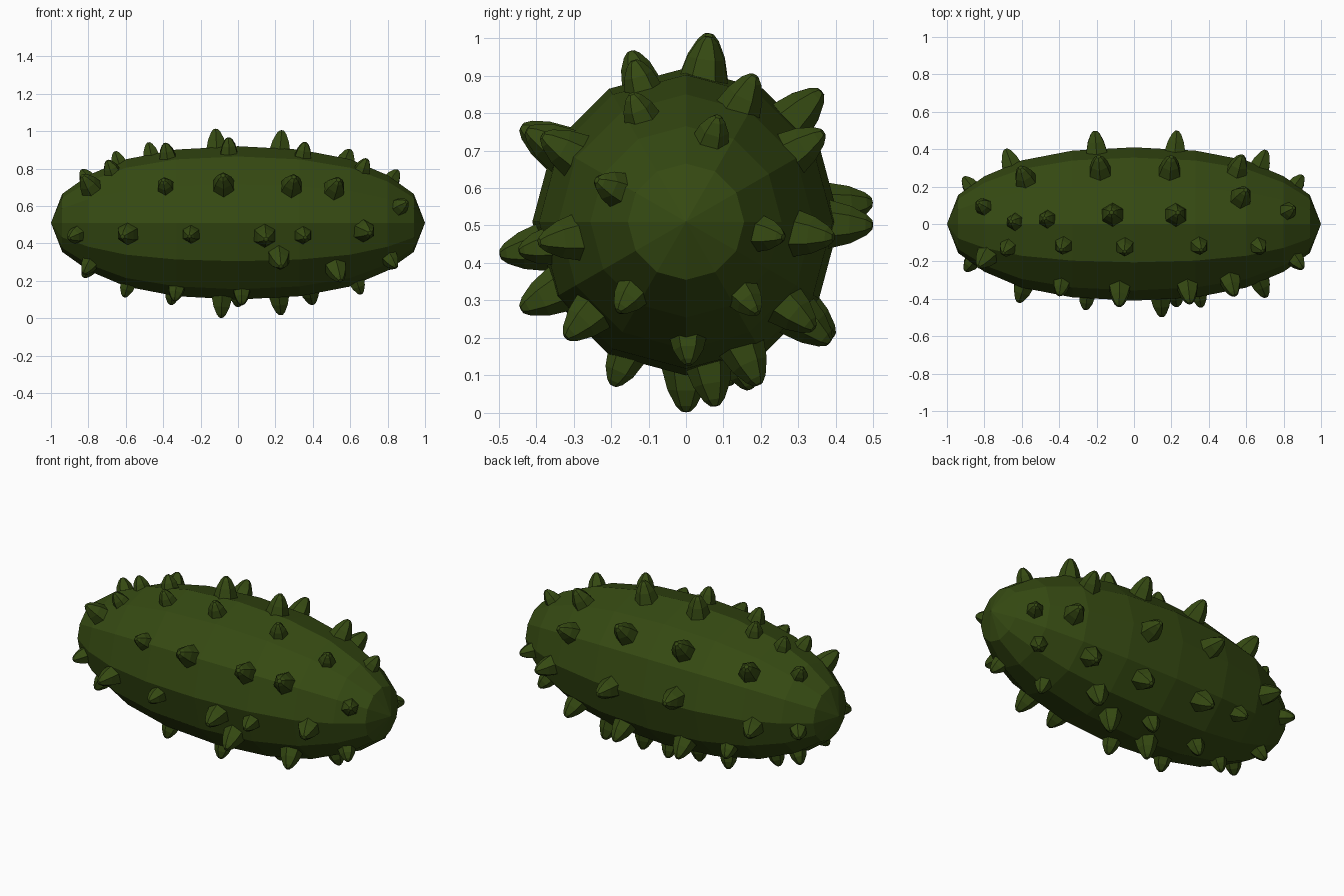
import bpy, bmesh, math
from mathutils import Vector

if "Cube" in bpy.data.objects:
    bpy.data.objects.remove(bpy.data.objects["Cube"])

CZ, RAD, SIDES = 0.51, 0.41, 12

skin = bpy.data.materials.new("dark_green")
skin.diffuse_color = (0.036, 0.068, 0.006, 1)
skin.use_nodes = True
skin.node_tree.nodes["Principled BSDF"].inputs["Base Color"].default_value = skin.diffuse_color


def lathe(bm, rings, sides, origin, axis, side_dir):
    """Closed solid of rings (distance along axis, radius); radius 0 makes a point."""
    other = axis.cross(side_dir)
    loops = []
    for d, r in rings:
        c = origin + axis * d
        if r == 0:
            loops.append([bm.verts.new(c)] * sides)
        else:
            loops.append([bm.verts.new(c + side_dir * r * math.cos(a) + other * r * math.sin(a))
                          for a in (2 * math.pi * i / sides for i in range(sides))])
    for low, high in zip(loops, loops[1:]):
        for i in range(sides):
            j = (i + 1) % sides
            bm.faces.new(list(dict.fromkeys((low[i], low[j], high[j], high[i]))))


def finish(name, bm):
    bmesh.ops.recalc_face_normals(bm, faces=bm.faces)
    mesh = bpy.data.meshes.new(name)
    bm.to_mesh(mesh)
    bm.free()
    mesh.materials.append(skin)
    bpy.context.collection.objects.link(bpy.data.objects.new(name, mesh))


# Faceted body along x
half = [(0.94, 0.155), (0.80, 0.255), (0.60, 0.34), (0.33, 0.392)]
profile = ([(-1, 0)] + [(-x, r) for x, r in half] + [(0, RAD)]
           + [(x, r) for x, r in reversed(half)] + [(1, 0)])
bm = bmesh.new()
lathe(bm, profile, SIDES, Vector((0, 0, CZ)), Vector((1, 0, 0)), Vector((0, 0, 1)))
finish("body", bm)


# Blunt six-sided bump, square to the skin; angle runs from +y up towards +z
def bump(bm, x, degrees, h):
    a = math.radians(degrees)
    slope = math.sqrt(x * x + (1 - x * x) / RAD ** 2)
    x -= h * x / slope
    ring = RAD * math.sqrt(1 - x * x)
    base = Vector((x, ring * math.cos(a), ring * math.sin(a)))
    n = Vector((base.x, base.y / RAD ** 2, base.z / RAD ** 2)).normalized()
    r = 0.022 + 0.40 * h
    side = n.cross(Vector((1, 0, 0))).normalized()
    rings = [(-0.04, 0), (-0.03, r * 1.1), (0.4 * h, 0.8 * r), (0.82 * h, 0.45 * r),
             (0.98 * h, 0.2 * r), (h, 0)]
    lathe(bm, rings, 6, base + Vector((0, 0, CZ)), n, side)


def grow(name, short, tall):
    """Bumps given as (x of tip, angle around the body)."""
    bm = bmesh.new()
    for spots, height in ((short, 0.07), (tall, 0.10)):
        for x, degrees in spots:
            bump(bm, x, degrees, height)
    finish(name, bm)


grow("top_bumps",
     [(-.66, 88), (-.48, 86), (.36, 108), (-.39, 108), (-.70, 115), (.69, 113),
      (-.05, 108), (.86, 73), (-.84, 68)],
     [(-.12, 83), (.235, 83), (.60, 65)])
grow("front_bumps",
     [(-.40, 149), (-.26, 189), (.36, 190), (-.91, 198), (.91, 155)],
     [(-.84, 132), (-.08, 150), (.30, 150), (.54, 149), (-.62, 190), (.15, 190), (.71, 188)])
grow("lower_front_bumps",
     [(.85, 233), (-.83, 241), (-.34, 246), (.02, 246)],
     [(.23, 208), (.55, 224)])
grow("bottom_bumps",
     [(-.61, 270), (.66, 271), (-.36, 285), (0, 291), (-.83, 291)],
     [(-.09, 270), (.23, 279), (.40, 294)])
grow("lower_back_bumps",
     [(.83, 308), (-.50, 324)],
     [(.55, 320), (.20, 320), (-.22, 322)])
grow("back_bumps",
     [(-.92, 347), (.91, 351)],
     [(-.69, 353), (-.21, 6), (.23, -1), (.71, -6), (-.61, 45), (-.19, 44), (.20, 44), (.58, 33)])
